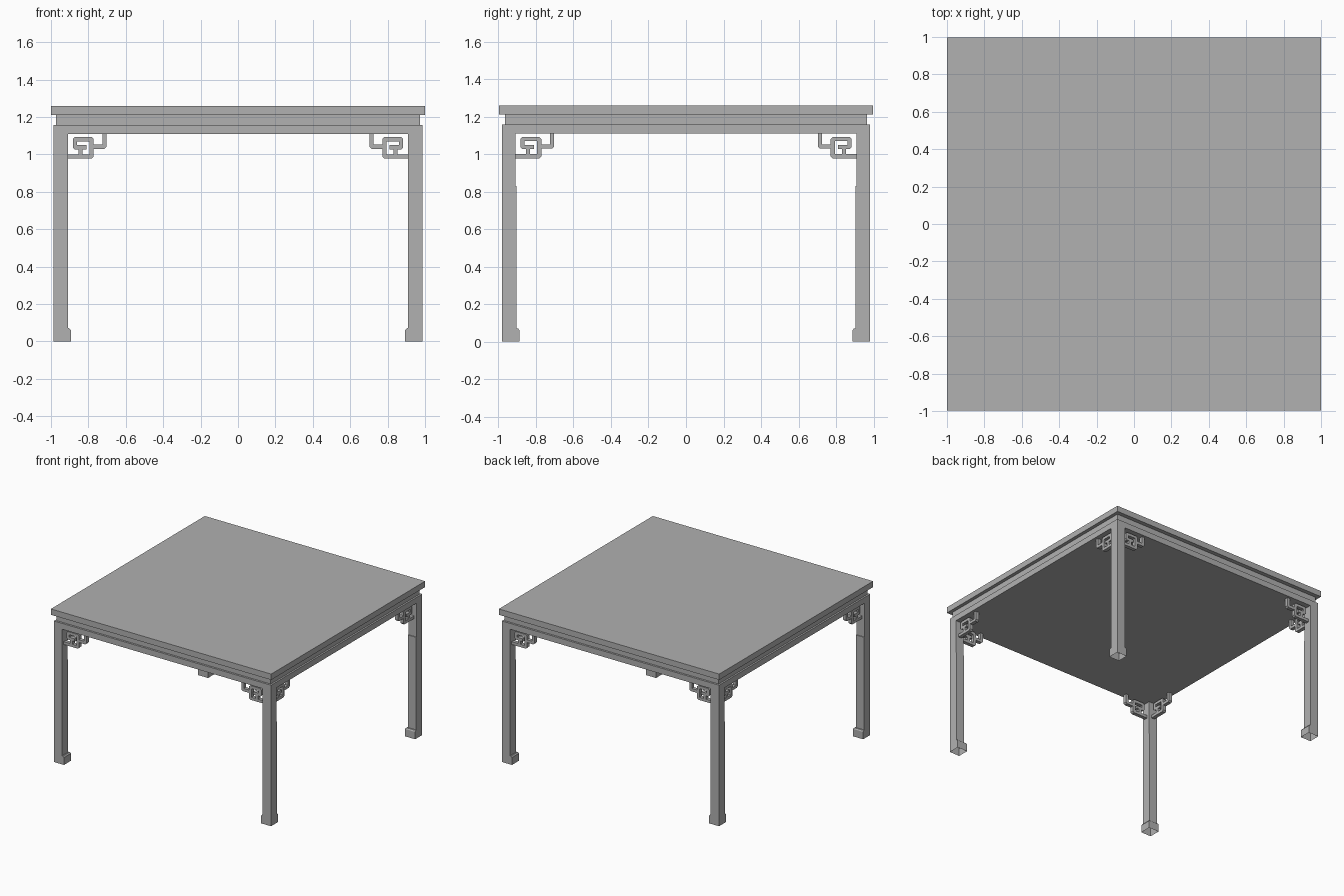
import bpy, bmesh
from mathutils import Vector

if "Cube" in bpy.data.objects:
    bpy.data.objects.remove(bpy.data.objects["Cube"])

grey = bpy.data.materials.new("dark_grey")
grey.diffuse_color = (0.44, 0.44, 0.44, 1)
grey.use_nodes = True
grey.node_tree.nodes["Principled BSDF"].inputs["Base Color"].default_value = grey.diffuse_color


def finish(name, bm):
    bmesh.ops.recalc_face_normals(bm, faces=bm.faces)
    me = bpy.data.meshes.new(name)
    bm.to_mesh(me)
    bm.free()
    me.materials.append(grey)
    ob = bpy.data.objects.new(name, me)
    bpy.context.collection.objects.link(ob)
    return ob


def mirror_xy(ob):
    m = ob.modifiers.new("mirror", 'MIRROR')
    m.use_axis = (True, True, False)
    m.use_mirror_merge = False


def slab(name, hx, hy, z0, z1):
    bm = bmesh.new()
    bmesh.ops.create_cube(bm, size=1)
    for v in bm.verts:
        v.co = (v.co.x * 2 * hx, v.co.y * 2 * hy, z0 + (v.co.z + 0.5) * (z1 - z0))
    return finish(name, bm)


def chamfer(path, c):
    """Replace every inner corner of a path by two points."""
    pts = [Vector(p) for p in path]
    out = [pts[0]]
    for a, p, b in zip(pts, pts[1:], pts[2:]):
        out += [p + (a - p).normalized() * c, p + (b - p).normalized() * c]
    return out + [pts[-1]]


def bar(bm, path, width, d0, d1, along_x):
    """Mitred flat bar following a path in the (distance, height) plane."""
    pts = chamfer(path, 0.004)
    rings = []
    for i, p in enumerate(pts):
        d_in = (p - pts[i - 1]).normalized() if i else (pts[1] - p).normalized()
        d_out = (pts[i + 1] - p).normalized() if i < len(pts) - 1 else d_in
        n1, n2 = Vector((-d_in.y, d_in.x)), Vector((-d_out.y, d_out.x))
        n = (n1 + n2) / (1 + n1.dot(n2)) * width / 2
        ring = []
        for q, d in ((p + n, d0), (p + n, d1), (p - n, d1), (p - n, d0)):
            ring.append(bm.verts.new((q.x, -d, q.y) if along_x else (d, -q.x, q.y)))
        rings.append(ring)
    for a, b in zip(rings, rings[1:]):
        for k in range(4):
            bm.faces.new((a[k], a[(k + 1) % 4], b[(k + 1) % 4], b[k]))
    bm.faces.new(rings[0])
    bm.faces.new(rings[-1])


# Top board, recessed waist and apron
slab("table_top", 1.0, 0.998, 1.211, 1.259)
slab("waist", 0.972, 0.964, 1.157, 1.211)
slab("apron", 0.986, 0.98, 1.109, 1.157)

# Legs: square shaft, inward-turned foot, open underneath
sections = [(0, 0.894, 0.888), (0.06, 0.894, 0.888), (0.07, 0.902, 0.894),
            (0.071, 0.91, 0.903), (0.83, 0.91, 0.903), (0.831, 0.91, 0.908),
            (1.109, 0.91, 0.908)]
bm = bmesh.new()
rings = [[bm.verts.new(c) for c in ((0.986, -0.98, z), (0.986, -yi, z),
                                    (xi, -yi, z), (xi, -0.98, z))]
         for z, xi, yi in sections]
for a, b in zip(rings, rings[1:]):
    for k in range(4):
        bm.faces.new((a[k], a[(k + 1) % 4], b[(k + 1) % 4], b[k]))
mirror_xy(finish("legs", bm))

# Fretwork brackets in the corners between legs and apron
scroll = [(0.91, 0.988), (0.783, 0.988), (0.783, 1.081), (0.872, 1.081),
          (0.872, 1.038), (0.810, 1.038)]
hook = [(0.774, 1.041), (0.714, 1.041), (0.714, 1.109)]
stub = [(0.842, 1.028), (0.842, 0.998)]
for name, along_x, depth in (("front_back_brackets", True, 0.945),
                             ("side_brackets", False, 0.948)):
    bm = bmesh.new()
    for path in (scroll, hook, stub):
        bar(bm, path, 0.023, depth - 0.015, depth + 0.015, along_x)
    mirror_xy(finish(name, bm))
